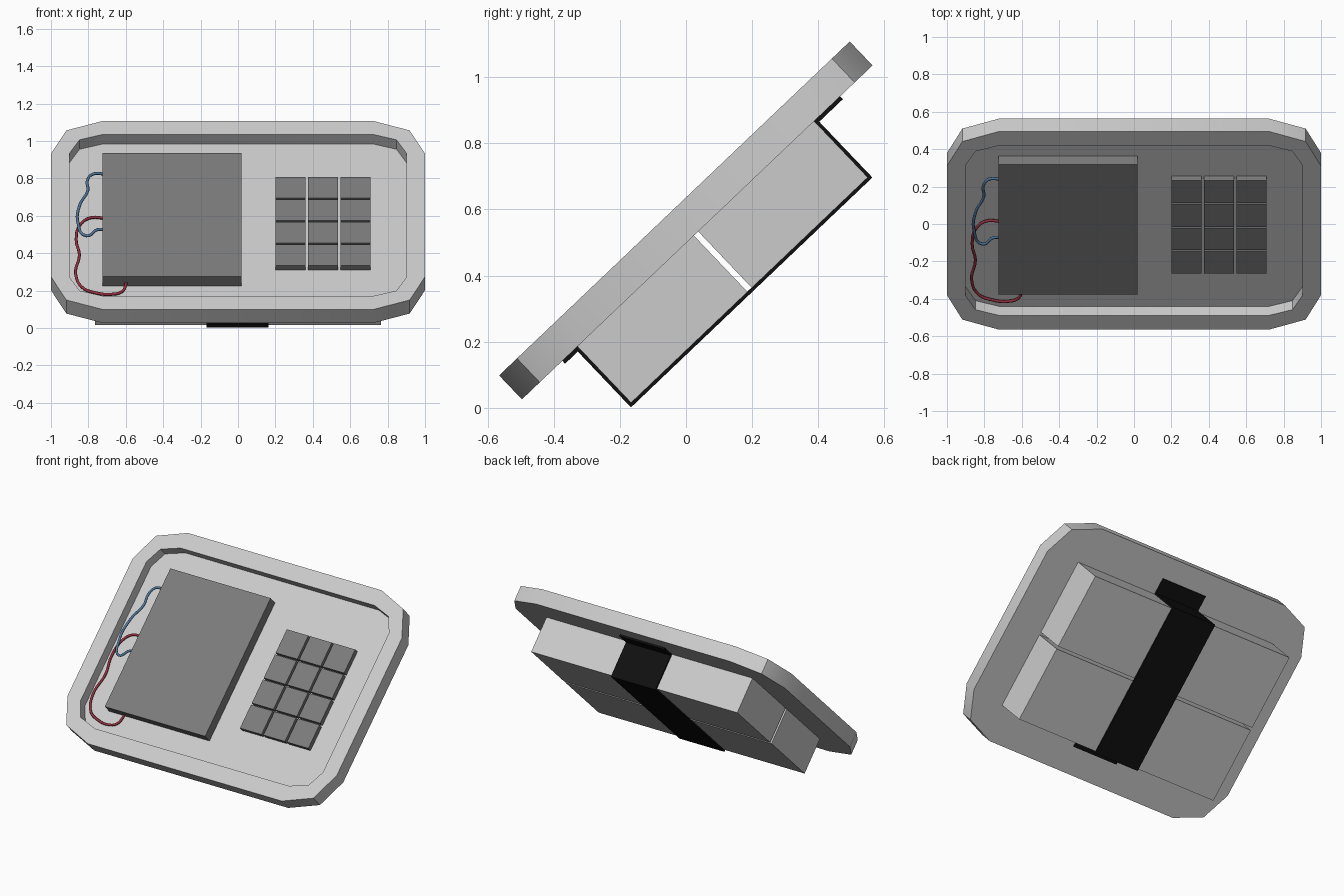
import bpy, bmesh, math
from mathutils import Matrix

if "Cube" in bpy.data.objects:
    bpy.data.objects.remove(bpy.data.objects["Cube"])

# Local frame: x across, y up the panel, z out of its front face (z = 0)
TILT = math.radians(43.6)
M = Matrix.Translation((0, -0.035, 0.603)) @ Matrix.Rotation(TILT, 4, 'X')


def material(name, rgb):
    m = bpy.data.materials.new(name)
    m.diffuse_color = (*rgb, 1)
    m.use_nodes = True
    m.node_tree.nodes["Principled BSDF"].inputs["Base Color"].default_value = m.diffuse_color
    return m


CASE = material("case_grey", (0.57, 0.57, 0.57))
DARK = material("dark_grey", (0.2, 0.2, 0.2))
BLACK = material("strap_black", (0.005, 0.005, 0.005))
RED = material("wire_red", (0.3, 0.03, 0.05))
BLUE = material("wire_blue", (0.08, 0.18, 0.32))


def finish(name, bm, mat=None):
    bmesh.ops.recalc_face_normals(bm, faces=bm.faces)
    mesh = bpy.data.meshes.new(name)
    bm.to_mesh(mesh)
    bm.free()
    ob = bpy.data.objects.new(name, mesh)
    bpy.context.collection.objects.link(ob)
    ob.matrix_world = M
    if mat:
        mesh.materials.append(mat)
    return ob


def box(name, lo, hi, mat=None):
    bm = bmesh.new()
    size = [b - a for a, b in zip(lo, hi)]
    mid = [(a + b) / 2 for a, b in zip(lo, hi)]
    bmesh.ops.create_cube(bm, size=1, matrix=Matrix.Translation(mid) @ Matrix.Diagonal((*size, 1)))
    return finish(name, bm, mat)


def outline(w, h, rx, ry):
    # Rectangle with two-facet rounded corners
    pts = []
    for k, (sx, sy) in enumerate([(1, 1), (-1, 1), (-1, -1), (1, -1)]):
        for j in range(3):
            a = math.radians(90 * k + 45 * j)
            pts.append((sx * (w - rx) + rx * math.cos(a), sy * (h - ry) + ry * math.sin(a)))
    return pts


# Tray: outer shell, flat rim and recessed floor
bm = bmesh.new()
outer, inner = outline(1.0, 0.732, 0.28, 0.255), outline(0.9, 0.627, 0.18, 0.145)
rings = [[bm.verts.new((x, y, z)) for x, y in pts]
         for pts, z in [(outer, -0.1), (outer, 0), (inner, 0), (inner, -0.07)]]
for a, b in zip(rings, rings[1:]):
    for i in range(12):
        j = (i + 1) % 12
        bm.faces.new((a[i], a[j], b[j], b[i]))
bm.faces.new(rings[0])
bm.faces.new(rings[-1])
tray = finish("tray", bm, CASE)
bpy.context.view_layer.objects.active = tray
tray.select_set(True)
bpy.ops.object.shade_smooth_by_angle(angle=math.radians(30))

# Screen block
box("screen", (-0.725, -0.475, -0.072), (0.02, 0.485, -0.002), DARK)

# Keypad
for c in range(3):
    for r in range(4):
        x, y = 0.2 + 0.174 * c, -0.352 + 0.1745 * r
        box(f"key_{r}_{c}", (x, y, -0.072), (x + 0.16, y + 0.163, -0.036), DARK)

# Battery packs on the back
box("lower_battery", (-0.765, -0.5, -0.335), (0.765, -0.014, -0.1))
box("upper_battery", (-0.765, 0.004, -0.335), (0.765, 0.488, -0.1))

# Strap: folded band running round the packs
path_out = [(-0.563, -0.112), (-0.51, -0.112), (-0.51, -0.345), (0.498, -0.345), (0.498, -0.112), (0.597, -0.112)]
path_in = [(-0.563, -0.1), (-0.498, -0.1), (-0.498, -0.334), (0.486, -0.334), (0.486, -0.1), (0.597, -0.1)]
bm = bmesh.new()
rows = [[bm.verts.new((x, *p)) for x, p in
         ((-0.168, o), (0.164, o), (0.164, i), (-0.168, i))] for o, i in zip(path_out, path_in)]
for a, b in zip(rows, rows[1:]):
    for i in range(4):
        j = (i + 1) % 4
        bm.faces.new((a[i], a[j], b[j], b[i]))
bm.faces.new(rows[0])
bm.faces.new(rows[-1])
finish("strap", bm, BLACK)


# Wires: points given as front-view x, z at constant depth n
def wire(name, pts, n, mat):
    cu = bpy.data.curves.new(name, 'CURVE')
    cu.dimensions = '3D'
    cu.bevel_depth, cu.bevel_resolution, cu.resolution_u = 0.008, 2, 6
    cu.use_fill_caps = True
    sp = cu.splines.new('BEZIER')
    sp.bezier_points.add(len(pts) - 1)
    for bp, (x, z) in zip(sp.bezier_points, pts):
        bp.co = (x, (z - 0.603 - math.cos(TILT) * n) / math.sin(TILT), n)
        bp.handle_left_type = bp.handle_right_type = 'AUTO'
    cu.materials.append(mat)
    ob = bpy.data.objects.new(name, cu)
    bpy.context.collection.objects.link(ob)
    ob.matrix_world = M


wire("blue_wire", [(-0.71, 0.823), (-0.775, 0.823), (-0.805, 0.79), (-0.803, 0.735), (-0.845, 0.66),
                   (-0.855, 0.56), (-0.81, 0.493), (-0.75, 0.526), (-0.71, 0.525)], -0.03, BLUE)
wire("red_wire", [(-0.71, 0.587), (-0.79, 0.589), (-0.845, 0.55), (-0.865, 0.47), (-0.848, 0.39),
                  (-0.868, 0.29), (-0.83, 0.215), (-0.76, 0.188), (-0.68, 0.18), (-0.62, 0.195),
                  (-0.597, 0.24)], -0.045, RED)
